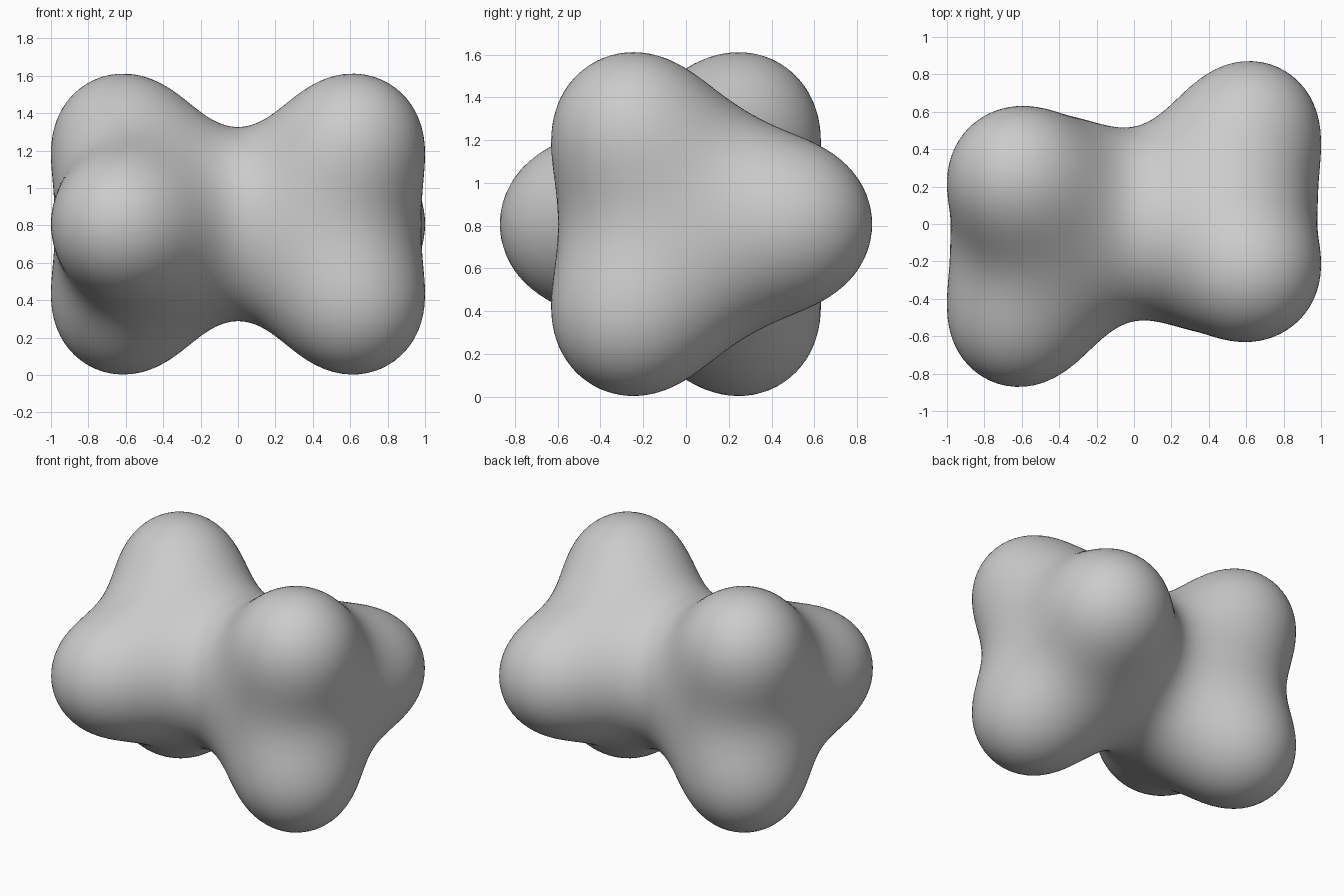
import bpy, bmesh, math
from mathutils import Vector

cube = bpy.data.objects.get("Cube")
if cube:
    bpy.data.objects.remove(cube, do_unlink=True)

# Blob centres: two core blobs, each with a ring of three lobes, rings staggered
CENTRE_Z = 0.807
CORE_X, LOBE_X, LOBE_R = 0.365, 0.624, 0.515
FALLOFF, LEVEL = 6.0, 0.482
blobs = []
for side in (1, -1):
    blobs.append((Vector((side * CORE_X, 0, 0)), 1.95))
    for i in range(3):
        a = math.radians(90 * side + 120 * i)
        blobs.append((Vector((side * LOBE_X, LOBE_R * math.sin(a),
                              LOBE_R * math.cos(a))), 1.0))


def density(p):
    return sum(w * math.exp(-FALLOFF * (p - c).length_squared) for c, w in blobs)


def surface_radius(direction):
    """Distance from the middle to the blended surface along a direction."""
    low, high = 0.2, 1.6
    for _ in range(20):
        mid = (low + high) / 2
        if density(direction * mid) > LEVEL:
            low = mid
        else:
            high = mid
    return low


# Blended body: a fine sphere pushed out to the level surface
bm = bmesh.new()
bmesh.ops.create_icosphere(bm, subdivisions=6, radius=1)
for v in bm.verts:
    d = v.co.normalized()
    v.co = d * surface_radius(d)
# Even out the spacing, then settle back on the surface
for _ in range(3):
    bmesh.ops.smooth_vert(bm, verts=bm.verts, factor=0.5,
                          use_axis_x=True, use_axis_y=True, use_axis_z=True)
for v in bm.verts:
    d = v.co.normalized()
    v.co = d * surface_radius(d)
for f in bm.faces:
    f.smooth = True
mesh = bpy.data.meshes.new("blended_body")
bm.to_mesh(mesh)
bm.free()

body = bpy.data.objects.new("blended_body", mesh)
body.location.z = CENTRE_Z
bpy.context.collection.objects.link(body)

# Plain grey
grey = bpy.data.materials.new("light_grey")
grey.use_nodes = True
colour = (0.6, 0.6, 0.6, 1)
grey.diffuse_color = colour
grey.node_tree.nodes["Principled BSDF"].inputs["Base Color"].default_value = colour
mesh.materials.append(grey)
